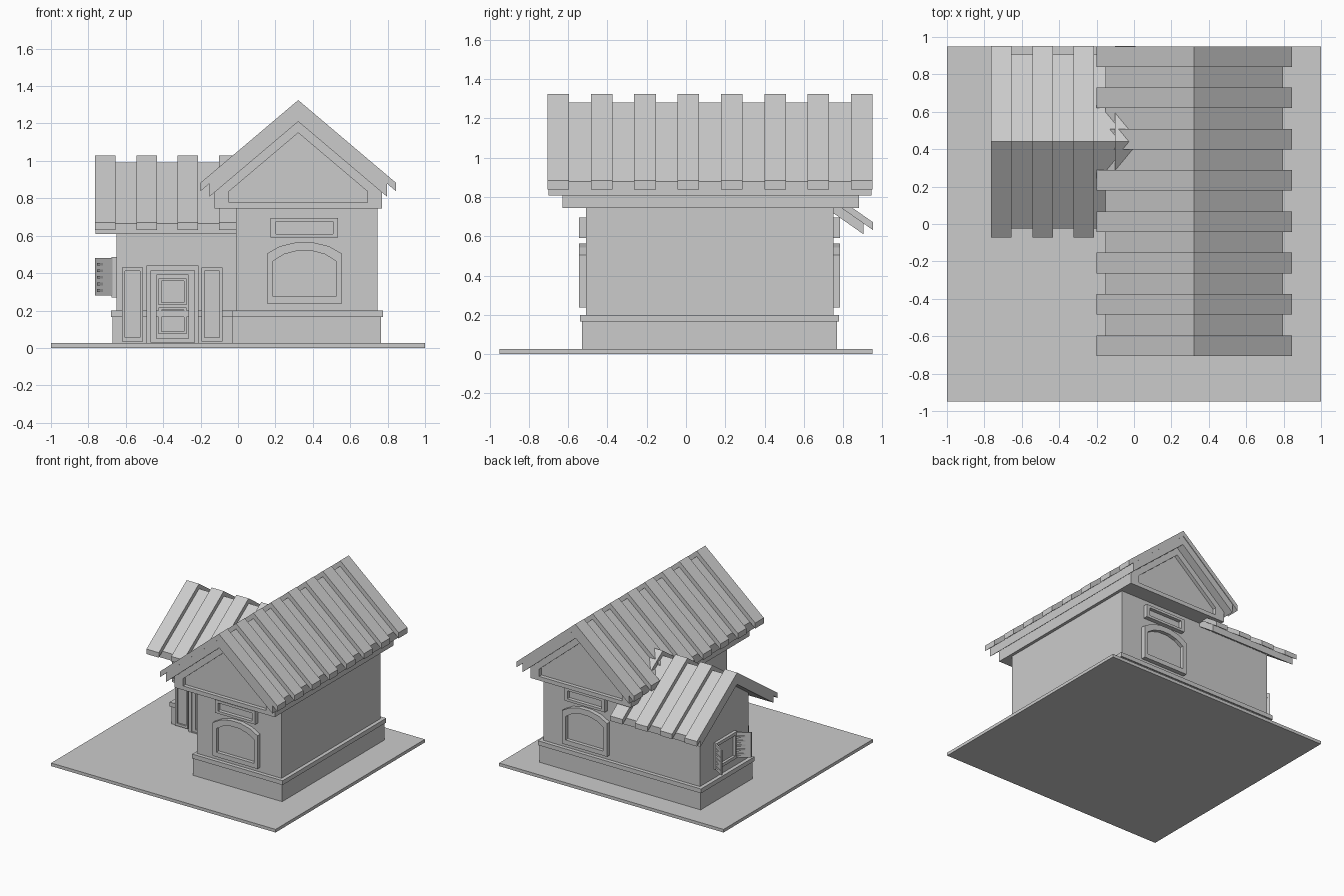
import bpy
import bmesh
import math

cube = bpy.data.objects.get("Cube")
if cube:
    bpy.data.objects.remove(cube, do_unlink=True)

GREY = (0.6, 0.6, 0.6, 1)
mat = bpy.data.materials.new("plain grey")
mat.use_nodes = True
mat.diffuse_color = GREY
mat.node_tree.nodes["Principled BSDF"].inputs["Base Color"].default_value = GREY


def loft(name, axis, rings):
    """Join (profile, depth) rings along an axis and cap both ends."""
    bm = bmesh.new()
    loops = []
    for pts, d in rings:
        loops.append([bm.verts.new((u, d, v) if axis == "Y" else (d, u, v)) for u, v in pts])
    for a, b in zip(loops, loops[1:]):
        for i in range(len(a)):
            j = (i + 1) % len(a)
            bm.faces.new((a[i], a[j], b[j], b[i]))
    bm.faces.new(loops[0])
    bm.faces.new(loops[-1])
    bmesh.ops.recalc_face_normals(bm, faces=bm.faces)
    mesh = bpy.data.meshes.new(name)
    bm.to_mesh(mesh)
    bm.free()
    mesh.materials.append(mat)
    ob = bpy.data.objects.new(name, mesh)
    bpy.context.collection.objects.link(ob)
    return ob


def rect(u0, u1, v0, v1):
    return [(u0, v0), (u1, v0), (u1, v1), (u0, v1)]


def box(name, x0, x1, y0, y1, z0, z1):
    return loft(name, "Y", [(rect(x0, x1, z0, z1), y0), (rect(x0, x1, z0, z1), y1)])


def house(c, half, z0, apex, slope):
    """Five-sided gable outline."""
    e = apex - slope * half
    return [(c - half, z0), (c + half, z0), (c + half, e), (c, apex), (c - half, e)]


def chevron(c, half, top, bottom, slope):
    """Two roof slopes with upright eave ends."""
    d = slope * half
    return [(c - half, bottom - d), (c, bottom), (c + half, bottom - d),
            (c + half, top - d), (c, top), (c - half, top - d)]


def arch(u0, u1, v0, spring, top):
    """Rectangle with a shallow arched head."""
    c, h = (u0 + u1) / 2, (u1 - u0) / 2
    steps = [math.radians(a) for a in range(-50, 51, 20)]
    low = math.cos(steps[0])
    head = [(c - h * math.sin(a) / math.sin(steps[-1]),
             spring + (top - spring) * (math.cos(a) - low) / (1 - low)) for a in steps]
    return [(u0, v0), (u1, v0)] + head


def framed(name, axis, outer, inner, back, front, floor):
    return loft(name, axis, [(outer, back), (outer, front), (inner, front), (inner, floor)])


# Ground and main block
box("ground", -1, 1, -0.95, 0.95, 0, 0.025)
box("main_walls", -0.01, 0.745, -0.51, 0.75, 0.02, 0.76)
box("main_plinth", -0.03, 0.765, -0.53, 0.77, 0.02, 0.165)
box("main_plinth_trim", -0.03, 0.775, -0.54, 0.78, 0.165, 0.2)

# Main gables, recessed at both ends
PITCH, MID = 0.846, 0.322
outer = house(MID, 0.447, 0.745, 1.21, PITCH)
inner = house(MID, 0.37, 0.778, 1.15, PITCH)
loft("main_gables", "Y", [(inner, -0.6), (inner, -0.63), (outer, -0.63),
                          (outer, 0.88), (inner, 0.88), (inner, 0.85)])

# Main roof with raised ribs
slab = chevron(MID, 0.475, 1.28, 1.21, PITCH)
rib = chevron(MID, 0.522, 1.325, 1.28, PITCH)
loft("main_roof", "Y", [(slab, -0.7), (slab, 0.945)])
for i in range(8):
    y = -0.705 + i * 0.2207
    loft("main_roof_rib", "Y", [(rib, y), (rib, y + 0.11)])

# Side wing
WMID, WPITCH = 0.44, 0.7
wall = house(WMID, 0.31, 0.02, 0.935, WPITCH)
loft("wing_walls", "X", [(wall, -0.65), (wall, 0.02)])
box("wing_plinth", -0.67, 0, 0.11, 0.77, 0.02, 0.165)
box("wing_plinth_trim", -0.68, 0, 0.1, 0.78, 0.165, 0.2)
slab = chevron(WMID, 0.465, 0.99, 0.935, WPITCH)
rib = chevron(WMID, 0.513, 1.03, 0.99, WPITCH)
loft("wing_roof", "X", [(slab, -0.763), (slab, 0.0)])
for i in range(4):
    x = -0.765 + i * 0.221
    loft("wing_roof_rib", "X", [(rib, x), (rib, x + 0.11)])

# Arched windows and panels on the front and back of the main block
for side, face, out in (("front", -0.51, -1), ("back", 0.75, 1)):
    depth = (face - out * 0.01, face + out * 0.035, face + out * 0.006)
    framed(side + "_window", "Y", arch(0.155, 0.555, 0.238, 0.505, 0.567),
           arch(0.188, 0.523, 0.275, 0.465, 0.522), *depth)
    framed(side + "_panel", "Y", rect(0.175, 0.535, 0.59, 0.695),
           rect(0.203, 0.507, 0.61, 0.675), *depth)

# Side lights and door on the wing front
for x in (-0.62, -0.195):
    framed("side_light", "Y", rect(x, x + 0.112, 0.035, 0.43),
           rect(x + 0.017, x + 0.095, 0.055, 0.41), 0.14, 0.085, 0.098)
frame = rect(-0.49, -0.21, 0.02, 0.44)
step = rect(-0.465, -0.233, 0.03, 0.415)
hole = rect(-0.435, -0.265, 0.05, 0.39)
loft("door_frame", "Y", [(frame, 0.14), (frame, 0.07), (step, 0.07), (step, 0.08),
                         (hole, 0.08), (hole, 0.115)])
for z in (0.075, 0.23):
    framed("door_panel", "Y", rect(-0.425, -0.275, z, z + 0.14),
           rect(-0.41, -0.29, z + 0.012, z + 0.128), 0.118, 0.1, 0.11)

# Wing end window with two open shutters
framed("wing_window", "X", rect(0.31, 0.57, 0.27, 0.485),
       rect(0.335, 0.545, 0.295, 0.46), -0.64, -0.675, -0.655)
for s in (-1, 1):
    hinge, tip = WMID + s * 0.13, WMID + s * 0.19
    loft("shutter", "X", [(rect(hinge, hinge + 0.015, 0.28, 0.48), -0.672),
                          (rect(tip, tip + 0.015, 0.28, 0.48), -0.765)])
    for i in range(5):
        z = 0.3 + i * 0.035
        loft("shutter_slat", "X",
             [(rect(hinge + 0.01, hinge + 0.03, z, z + 0.015), -0.685),
              (rect(tip - 0.01, tip + 0.01, z, z + 0.015), -0.755)])
